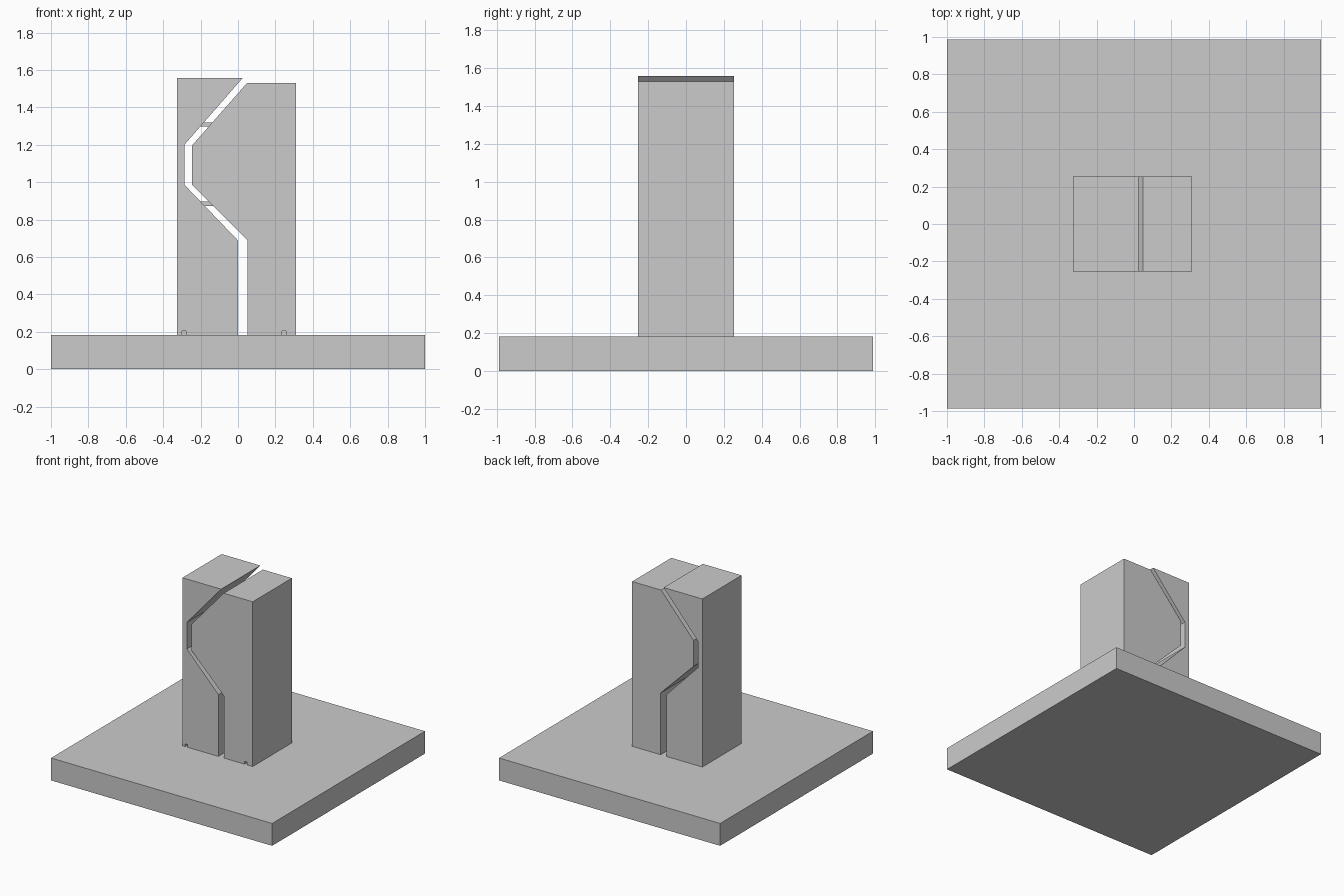
import bpy
import bmesh

if "Cube" in bpy.data.objects:
    bpy.data.objects.remove(bpy.data.objects["Cube"])

FRONT, BACK = -0.253, 0.253
BASE_TOP = 0.183


def prism(name, profile, y0, y1):
    """Extrude an x-z outline from y0 to y1."""
    bm = bmesh.new()
    face = bm.faces.new([bm.verts.new((x, y0, z)) for x, z in profile])
    res = bmesh.ops.extrude_face_region(bm, geom=[face])
    moved = [v for v in res["geom"] if isinstance(v, bmesh.types.BMVert)]
    bmesh.ops.translate(bm, verts=moved, vec=(0, y1 - y0, 0))
    bmesh.ops.recalc_face_normals(bm, faces=bm.faces)
    mesh = bpy.data.meshes.new(name)
    bm.to_mesh(mesh)
    bm.free()
    obj = bpy.data.objects.new(name, mesh)
    bpy.context.collection.objects.link(obj)
    return obj


def box(name, x0, x1, y0, y1, z0, z1):
    return prism(name, [(x0, z0), (x1, z0), (x1, z1), (x0, z1)], y0, y1)


def cut_slot(obj, x):
    """Cut a small blind slot into the foot of the front face."""
    cutter = box("slot_cutter", x - 0.011, x + 0.011, FRONT - 0.05, 0.0,
                 BASE_TOP - 0.05, BASE_TOP + 0.022)
    cutter.hide_render = True
    mod = obj.modifiers.new("slot", "BOOLEAN")
    mod.operation = "DIFFERENCE"
    mod.solver = "EXACT"
    mod.object = cutter
    bpy.context.view_layer.objects.active = obj
    bpy.ops.object.modifier_apply(modifier=mod.name)
    bpy.data.objects.remove(cutter)


# Base plate
box("base_plate", -1, 1, -0.987, 0.987, 0, BASE_TOP)

# Two halves of the split column
left = prism("left_column", [
    (-0.325, BASE_TOP), (0.0, BASE_TOP), (0.0, 0.688), (-0.285, 0.985),
    (-0.285, 1.202), (0.025, 1.557), (-0.325, 1.557)], FRONT, BACK)
right = prism("right_column", [
    (0.052, BASE_TOP), (0.31, BASE_TOP), (0.31, 1.53), (0.048, 1.53),
    (-0.245, 1.197), (-0.245, 0.985), (0.052, 0.688)], FRONT, BACK)

# Small slots at the foot of each half
cut_slot(left, -0.289)
cut_slot(right, 0.246)

# Small pegs bridging the gap
for name, z in (("lower_peg", 0.885), ("upper_peg", 1.309)):
    box(name, -0.205, -0.13, -0.011, 0.011, z - 0.011, z + 0.011)
